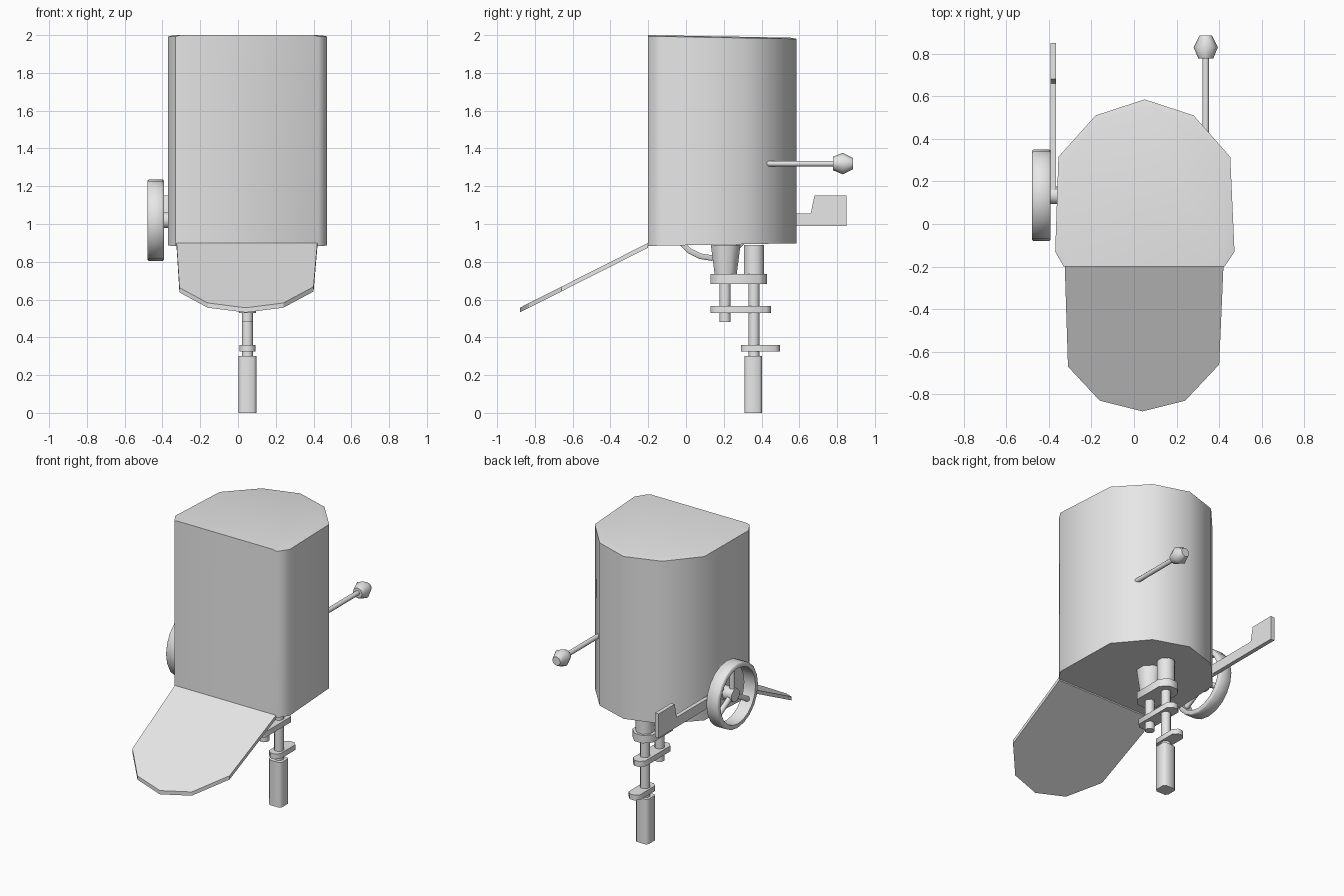
import bpy, bmesh, math
from mathutils import Vector, Matrix

if "Cube" in bpy.data.objects:
    bpy.data.objects.remove(bpy.data.objects["Cube"])

grey = bpy.data.materials.new("plain_grey")
grey.diffuse_color = (0.8, 0.8, 0.8, 1)
grey.use_nodes = True
grey.node_tree.nodes["Principled BSDF"].inputs["Base Color"].default_value = grey.diffuse_color
PX = 0.05   # x of the support posts


def finish(name, bm, angle=50):
    """Turn a bmesh into a named, smooth-shaded object."""
    bmesh.ops.recalc_face_normals(bm, faces=bm.faces)
    mesh = bpy.data.meshes.new(name)
    bm.to_mesh(mesh)
    bm.free()
    mesh.materials.append(grey)
    ob = bpy.data.objects.new(name, mesh)
    bpy.context.collection.objects.link(ob)
    bpy.ops.object.select_all(action='DESELECT')
    bpy.context.view_layer.objects.active = ob
    ob.select_set(True)
    bpy.ops.object.shade_smooth_by_angle(angle=math.radians(angle))
    return ob


def loft(bm, rings, caps=True):
    """Join rings of points with quads and cap both ends."""
    vs = [[bm.verts.new(p) for p in r] for r in rings]
    n = len(vs[0])
    for a, b in zip(vs, vs[1:]):
        for i in range(n):
            j = (i + 1) % n
            bm.faces.new((a[i], a[j], b[j], b[i]))
    if caps:
        bm.faces.new(vs[0][::-1])
        bm.faces.new(vs[-1])


def rod(name, a, b, r1, r2=None, sides=8):
    """Cylinder or cone between two points."""
    a, b = Vector(a), Vector(b)
    d = b - a
    rot = d.to_track_quat('Z', 'Y').to_matrix().to_4x4()
    turn = Matrix.Rotation(math.pi / sides, 4, 'Z')
    bm = bmesh.new()
    bmesh.ops.create_cone(bm, cap_ends=True, segments=sides, radius1=r1,
                          radius2=r1 if r2 is None else r2, depth=d.length,
                          matrix=Matrix.Translation((a + b) / 2) @ rot @ turn)
    return finish(name, bm)


def plate(name, y0, y1, z0, z1, half, cut=0.6, angle=50):
    """Upright block or link plate with chamfered corners, on the post line."""
    c = half * cut
    pts = [(-half, y0 + c), (-half + c, y0), (half - c, y0), (half, y0 + c),
           (half, y1 - c), (half - c, y1), (-half + c, y1), (-half, y1 - c)]
    bm = bmesh.new()
    loft(bm, [[(PX + x, y, z) for x, y in pts] for z in (z0, z1)])
    return finish(name, bm, angle)


# Body: closed tank, flat front, chamfered front corners, rounded back
outline = [(-.33, -.2), (-.37, -.13), (-.355, .315), (-.18, .51), (.05, .585),
           (.28, .51), (.452, .315), (.472, -.13), (.425, -.2)]


def inset(d):
    # shrink towards the middle, keeping the front line fixed
    return [(PX + (x - PX) * (1 - d / .42), y - d * (y + .2) / .78) for x, y in outline]


def back(y):
    return (y + .2) / .78


bm = bmesh.new()
loft(bm, [[(x, y, .884 + .014 * back(y)) for x, y in outline],
          [(x, y, 1.994 - .014 * back(y)) for x, y in outline],
          [(x, y, 2.0 - .014 * back(y)) for x, y in inset(.03)]])
finish("body", bm, 60)

# Sloping front flap
flap = [(-.325, -.2), (-.31, -.67), (-.16, -.83), (.04, -.88),
        (.24, -.83), (.40, -.66), (.42, -.2)]
bm = bmesh.new()
loft(bm, [[(x, y, .90 + .505 * (y + .2) - t) for x, y in flap] for t in (.025, 0)])
finish("front_flap", bm, 30)

# Hand wheel on the left side: rim, spokes, axle
WY, WZ, WR = .135, 1.02, .215
bm = bmesh.new()
profile = [(-.478, WR - .005), (-.473, WR), (-.397, WR), (-.392, WR - .005),
           (-.392, WR - .03), (-.478, WR - .03)]
seg = 20
rings = []
for i in range(seg + 1):
    a = 2 * math.pi * i / seg
    rings.append([(x, WY + r * math.cos(a), WZ + r * math.sin(a)) for x, r in profile])
loft(bm, rings, caps=False)
bmesh.ops.remove_doubles(bm, verts=bm.verts, dist=1e-4)
finish("wheel_rim", bm)
for i in range(3):
    a = math.radians(90 + 120 * i)
    rod("wheel_spoke", (-.435, WY, WZ),
        (-.435, WY + .2 * math.cos(a), WZ + .2 * math.sin(a)), .018)
rod("wheel_hub", (-.46, WY, WZ), (-.35, WY, WZ), .045)

# Side lever: thin bar widening to a paddle
lever = [(.16, .99), (.85, .99), (.85, 1.15), (.68, 1.15), (.66, 1.055), (.16, 1.055)]
bm = bmesh.new()
loft(bm, [[(x, y, z) for y, z in lever] for x in (-.393, -.366)])
finish("side_lever", bm, 30)

# Rear handle with a faceted knob
HX, HZ = .337, 1.32
rod("handle_rod", (HX, .42, HZ), (HX, .80, HZ), .016)
bm = bmesh.new()
loft(bm, [[(HX + r * math.cos(k * math.pi / 4), y, HZ + r * math.sin(k * math.pi / 4))
           for k in range(8)]
          for y, r in ((.777, .035), (.83, .057), (.884, .03))])
finish("handle_knob", bm, 60)

# Support posts under the floor
rod("front_socket", (PX, .21, .71), (PX, .21, .89), .06, .085)
rod("rear_socket", (PX, .36, .71), (PX, .36, .89), .058)
rod("front_post", (PX, .207, .48), (PX, .207, .72), .031)
rod("rear_post", (PX, .36, .28), (PX, .36, .72), .031)
plate("upper_plate", .13, .43, .683, .735, .075)
plate("middle_plate", .13, .45, .53, .567, .045)
plate("lower_plate", .29, .497, .325, .36, .042)
plate("foot", .31, .402, 0, .30, .047, .3)
